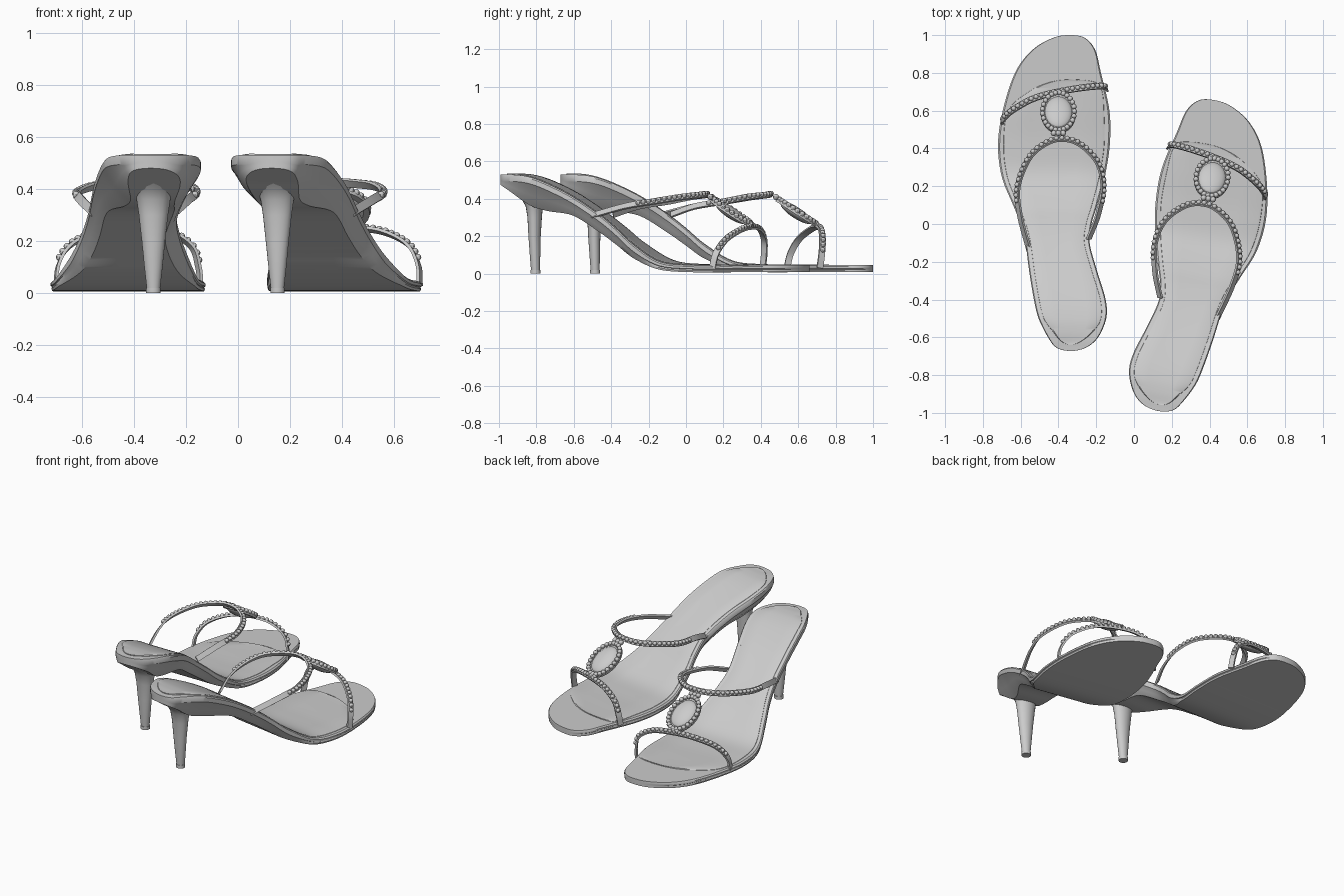
import bpy, bmesh, math
from mathutils import Vector, Matrix

old = bpy.data.objects.get("Cube")
if old:
    bpy.data.objects.remove(old, do_unlink=True)

grey = bpy.data.materials.new("soft grey")
grey.use_nodes = True
grey.diffuse_color = (0.6, 0.6, 0.6, 1)
grey.node_tree.nodes["Principled BSDF"].inputs["Base Color"].default_value = (0.6, 0.6, 0.6, 1)

# The second shoe is the first one mirrored, turned and shifted
LEFT = (Matrix.Translation((-0.084, -0.27, 0)) @ Matrix.Rotation(math.radians(-10), 4, 'Z')
        @ Matrix.Scale(-1, 4, (1, 0, 0)))
made = []


def add_pair(name, bm):
    """Make the part for the right shoe and its mirrored copy for the left."""
    bmesh.ops.remove_doubles(bm, verts=bm.verts, dist=1e-5)
    bmesh.ops.recalc_face_normals(bm, faces=bm.faces)
    for side in ("right", "left"):
        mesh = bpy.data.meshes.new(f"{side}_{name}")
        if side == "left":
            bm.transform(LEFT)
            bmesh.ops.reverse_faces(bm, faces=bm.faces)
        bm.to_mesh(mesh)
        mesh.materials.append(grey)
        obj = bpy.data.objects.new(mesh.name, mesh)
        bpy.context.collection.objects.link(obj)
        made.append(obj)
    bm.free()


def spline(points, first, last, steps):
    """Smooth curve through points, with ghost points at both ends."""
    p = [Vector(q) for q in (first, *points, last)]
    out = []
    for a, b, c, d in zip(p, p[1:], p[2:], p[3:]):
        for i in range(steps):
            t = i / steps
            out.append(b + (c - a) * (t / 2) + (a * 2 - b * 5 + c * 4 - d) * (t * t / 2)
                       + (b * 3 - a - c * 3 + d) * (t ** 3 / 2))
    out.append(p[-2])
    return out


def loft(rings):
    bm = bmesh.new()
    rows = [[bm.verts.new(co) for co in ring] for ring in rings]
    n = len(rows[0])
    for a, b in zip(rows, rows[1:]):
        for i in range(n):
            j = (i + 1) % n
            bm.faces.new((a[i], a[j], b[j], b[i]))
    bm.faces.new(rows[0])
    bm.faces.new(rows[-1])
    return bm


def loft_outline(rows, section):
    """Loft a half section, mirrored across the width, along stations."""
    def ghost(r):
        return (r[0], r[2], r[1], r[3], r[4])
    rings = []
    for y, l, r, top, low in spline(rows, ghost(rows[1]), ghost(rows[-2]), 6):
        half = section(top, low)
        full = half + [(-u, z) for u, z in reversed(half)]
        mid, w = (l + r) / 2, (r - l) / 2
        rings.append([(mid + u * w, y, z) for u, z in full])
    return loft(rings)


# Sole stations: y, outer x, inner x, top z, bottom z
stations = [
    (-.672, -.335, -.335, .53, .48), (-.655, -.41, -.255, .53, .47),
    (-.6, -.455, -.19, .53, .435), (-.5, -.505, -.147, .52, .365),
    (-.4, -.53, -.15, .487, .335), (-.25, -.555, -.195, .415, .31),
    (-.1, -.575, -.235, .318, .22), (0, -.6, -.225, .24, .15),
    (.1, -.64, -.195, .155, .08), (.25, -.7, -.155, .065, .022),
    (.42, -.72, -.128, .046, .008), (.6, -.695, -.13, .045, .008),
    (.8, -.63, -.175, .045, .008), (.92, -.54, -.205, .045, .008),
    (.985, -.43, -.26, .045, .008), (1, -.34, -.34, .045, .008)]


def sole_section(top, low):
    thick = top - low
    rim = min(.036, thick * .5)
    tuck = .02 + max(0, min(.58, (thick - .045) * 4.5))
    rest = thick - rim
    return [(.5, top), (.97, top), (1, top - .008), (1, top - rim), (.98, top - rim - .003),
            (1 - tuck * .4, top - rim - rest * .5), (1 - tuck, low), (.2, low)]


add_pair("sole", loft_outline(stations, sole_section))

# Insole pad, a thin raised sheet inset from the sole edge, ending before the toes
pad = []
for y, l, r, top, low in stations[:11]:
    inset = .025 if r > l else 0
    pad.append((y * .95 if y < -.55 else y, l + inset, r - inset, top, low))
for y, l, r in ((.6, -.67, -.155), (.7, -.56, -.165), (.75, -.45, -.2), (.765, -.33, -.33)):
    pad.append((y, l, r, .045, .008))
add_pair("insole_pad", loft_outline(
    pad, lambda top, low: [(.5, top + .003), (.93, top + .005), (.98, top + .002), (1, top - .006)]))

# Heel: z, back y, front y, half width
heel_rows = [(.47, -.63, -.36, .13), (.44, -.6, -.4, .11), (.4, -.56, -.43, .08), (.36, -.538, -.447, .065),
             (.3, -.528, -.452, .056), (.2, -.523, -.458, .045), (.1, -.516, -.46, .035), (.02, -.51, -.462, .026)]


def heel_ring(z, back, front, half, n=20):
    return [(-.325 + half * math.cos(a), (back + front) / 2 + (front - back) / 2 * math.sin(a), z)
            for a in (math.tau * i / n for i in range(n))]


add_pair("heel", loft([heel_ring(*row) for row in heel_rows]))
add_pair("heel_tip", loft([heel_ring(z, -.513, -.459, .028) for z in (.02, 0)]))


# Straps: flat ribbons facing away from the foot, with a row of beads
def bead(bm, pos, radius):
    bmesh.ops.create_uvsphere(bm, u_segments=8, v_segments=6, radius=radius,
                              matrix=Matrix.Translation(pos))


def strap(name, points, centre, beaded, width=.034, thick=.012):
    p = [Vector(q) for q in points]
    path = spline(points, p[0] * 2 - p[1], p[-1] * 2 - p[-2], 8)
    rings, beads = [], bmesh.new()
    travelled = 0
    for i, co in enumerate(path):
        tangent = (path[min(i + 1, len(path) - 1)] - path[max(i - 1, 0)]).normalized()
        out = co - Vector(centre)
        out = (out - tangent * out.dot(tangent)).normalized()
        across = tangent.cross(out) * width / 2
        out *= thick / 2
        rings.append([co + across + out, co - across + out, co - across - out, co + across - out])
        # Drop beads at an even spacing along the outer face
        if i:
            step = (co - path[i - 1]).length
            while travelled + step >= .028:
                part = .028 - travelled
                spot = path[i - 1].lerp(co, part / (co - path[i - 1]).length) if step == (co - path[i - 1]).length \
                    else co - tangent * (step - part)
                if beaded(spot):
                    bead(beads, spot + out * 1.3, .0135)
                step -= part
                travelled = 0
            travelled += step
    add_pair(name, loft(rings))
    add_pair(name + "_beads", beads)


strap("instep_strap", [
    (-.555, -.14, .31), (-.605, .05, .36), (-.615, .2, .385), (-.555, .35, .41), (-.47, .425, .42),
    (-.385, .45, .425), (-.29, .425, .42), (-.195, .33, .41), (-.163, .2, .385), (-.19, .05, .36),
    (-.24, -.08, .315)], (-.39, .15, .2), lambda c: c.y > .1)
strap("toe_strap", [
    (-.7, .54, .03), (-.69, .56, .11), (-.64, .605, .185), (-.53, .665, .235), (-.4, .7, .248),
    (-.27, .722, .235), (-.18, .73, .18), (-.152, .725, .1), (-.145, .715, .03)],
    (-.42, .6, .05), lambda c: c.z > .12)

# Oval ornament joining the straps
tilt = Matrix.Translation((-.4, .59, .325)) @ Matrix.Rotation(math.radians(-33), 4, 'X')
bm = bmesh.new()
bmesh.ops.create_cone(bm, cap_ends=True, segments=32, radius1=1, radius2=1, depth=1,
                      matrix=tilt @ Matrix.Diagonal((.094, .128, .016, 1)))
add_pair("ornament_base", bm)

bm = bmesh.new()
bmesh.ops.create_uvsphere(bm, u_segments=24, v_segments=12, radius=1,
                          matrix=tilt @ Matrix.Diagonal((.074, .1, .03, 1)))
add_pair("ornament_stone", bm)

bm = bmesh.new()
for i in range(25):
    a = math.tau * i / 25
    bead(bm, tilt @ Vector((.085 * math.cos(a), .118 * math.sin(a), .012)), .0145)
for x in (-.025, 0, .025):
    bead(bm, tilt @ Vector((x, -.138, .012)), .016)
    bead(bm, tilt @ Vector((x, .126, .008)), .014)
add_pair("ornament_beads", bm)

# Smooth shading that keeps hard edges
bpy.ops.object.select_all(action='DESELECT')
for obj in made:
    obj.select_set(True)
bpy.context.view_layer.objects.active = made[0]
bpy.ops.object.shade_smooth_by_angle(angle=math.radians(35))
